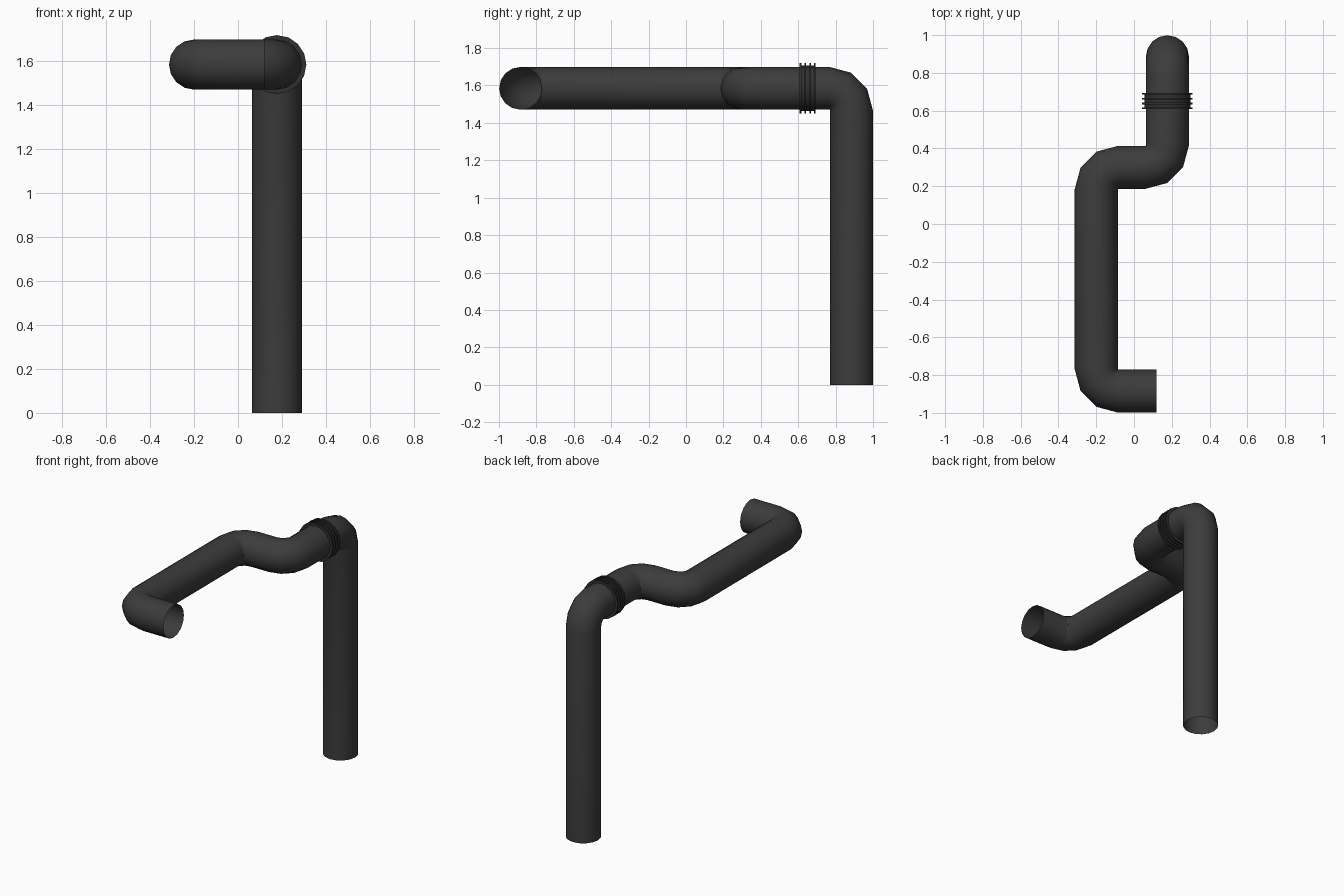
import bpy, bmesh, math
from mathutils import Vector, Matrix

SIDES = 16
R = 0.114          # pipe radius
BEND = 0.117       # centre-line radius of the elbows
H = 1.585          # height of the horizontal run

cube = bpy.data.objects.get("Cube")
if cube:
    bpy.data.objects.remove(cube)


def material(name, value):
    m = bpy.data.materials.new(name)
    m.use_nodes = True
    col = (value, value, value, 1)
    m.diffuse_color = col
    bsdf = m.node_tree.nodes["Principled BSDF"]
    bsdf.inputs["Base Color"].default_value = col
    bsdf.inputs["Roughness"].default_value = 0.6
    return m


def skin(name, rings, mat, angle):
    """Bridge a list of point rings into an open smooth tube."""
    bm = bmesh.new()
    loops = [[bm.verts.new(p) for p in ring] for ring in rings]
    for a, b in zip(loops, loops[1:]):
        for i in range(SIDES):
            j = (i + 1) % SIDES
            bm.faces.new((a[i], a[j], b[j], b[i]))
    bmesh.ops.recalc_face_normals(bm, faces=bm.faces)
    me = bpy.data.meshes.new(name)
    bm.to_mesh(me)
    bm.free()
    me.materials.append(mat)
    ob = bpy.data.objects.new(name, me)
    bpy.context.collection.objects.link(ob)
    bpy.ops.object.select_all(action='DESELECT')
    ob.select_set(True)
    bpy.context.view_layer.objects.active = ob
    bpy.ops.object.shade_smooth_by_angle(angle=math.radians(angle))
    return ob


def circle(centre, u, v, r):
    return [centre + r * (math.cos(t) * u + math.sin(t) * v)
            for t in (2 * math.pi * i / SIDES for i in range(SIDES))]


def sweep(corners, steps=3):
    """Rings along a path whose corners are rounded into elbows."""
    pts = [Vector(c) for c in corners]
    d = (pts[1] - pts[0]).normalized()
    u = Vector((0, 0, 1))
    v = d.cross(u)
    rings = [circle(pts[0], u, v, R)]
    for p, nxt in zip(pts[1:], pts[2:]):
        new_d = (nxt - p).normalized()
        pivot = p - d * BEND + new_d * BEND
        axis = d.cross(new_d)
        start = circle(p - d * BEND, u, v, R)
        for k in range(steps + 1):
            rot = Matrix.Rotation(math.pi / 2 * k / steps, 3, axis)
            rings.append([pivot + rot @ (q - pivot) for q in start])
        u, v, d = rot @ u, rot @ v, new_d
    rings.append(circle(pts[-1], u, v, R))
    return rings


pipe_mat = material("charcoal", 0.045)
collar_mat = material("dark rubber", 0.03)

# Bent pipe with open ends
path = [(0.12, -0.885, H), (-0.2, -0.885, H), (-0.2, 0.3, H),
        (0.177, 0.3, H), (0.177, 0.885, H), (0.177, 0.885, 0)]
skin("bent_pipe", sweep(path), pipe_mat, 50)

# Ribbed collar: four thin ridges over a sleeve
profile = [(0.608, R)]
for i in range(4):
    y = 0.608 + i * 0.0255
    profile += [(y, 0.122), (y, 0.134), (y + 0.009, 0.134), (y + 0.009, 0.122)]
profile.append((profile[-1][0], R))
X, Z = Vector((1, 0, 0)), Vector((0, 0, 1))
skin("ribbed_collar",
     [circle(Vector((0.177, y, H)), Z, X, r) for y, r in profile], collar_mat, 40)
